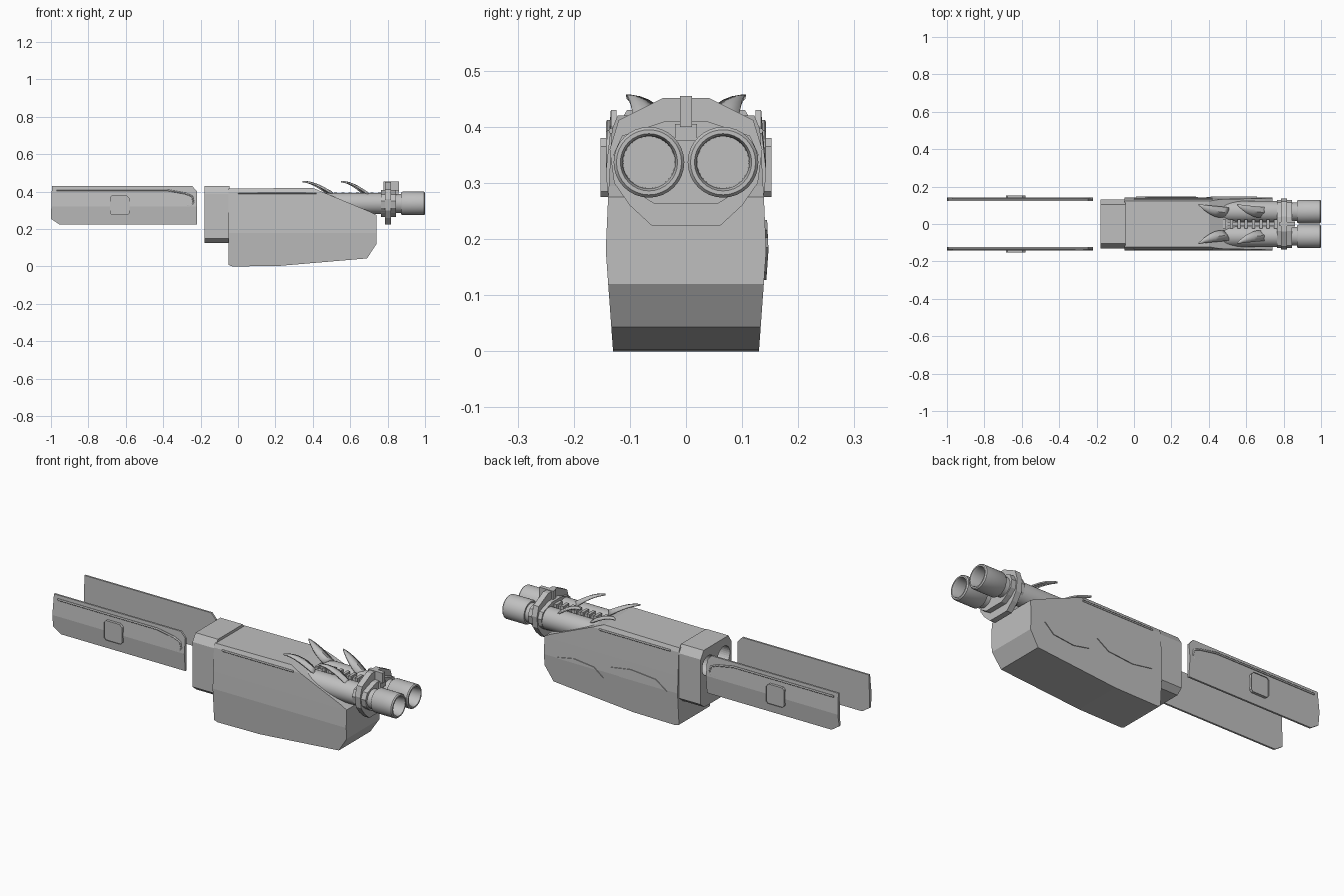
import bpy, bmesh, math
from mathutils import Vector, Matrix

cube = bpy.data.objects.get("Cube")
if cube:
    bpy.data.objects.remove(cube, do_unlink=True)

grey = bpy.data.materials.new("light_grey")
grey.use_nodes = True
grey.diffuse_color = (0.52, 0.52, 0.52, 1)
grey.node_tree.nodes["Principled BSDF"].inputs["Base Color"].default_value = (0.52, 0.52, 0.52, 1)


def finish(name, bm, smooth=False):
    bmesh.ops.recalc_face_normals(bm, faces=bm.faces[:])
    mesh = bpy.data.meshes.new(name)
    bm.to_mesh(mesh)
    bm.free()
    mesh.materials.append(grey)
    ob = bpy.data.objects.new(name, mesh)
    bpy.context.collection.objects.link(ob)
    if smooth:
        bpy.ops.object.select_all(action="DESELECT")
        ob.select_set(True)
        bpy.context.view_layer.objects.active = ob
        bpy.ops.object.shade_smooth_by_angle(angle=math.radians(35))
    return ob


def prism(points, axis, a, b):
    """Extrude a flat outline from a to b along y (outline x,z) or x (outline y,z)."""
    bm = bmesh.new()
    place = (lambda p, d: (p[0], d, p[1])) if axis == "y" else (lambda p, d: (d, p[0], p[1]))
    ends = [[bm.verts.new(place(p, d)) for p in points] for d in (a, b)]
    for ring in ends:
        bm.faces.new(ring)
    for i in range(len(points)):
        j = (i + 1) % len(points)
        bm.faces.new((ends[0][i], ends[0][j], ends[1][j], ends[1][i]))
    return bm


def cut_level(bm, z):
    geom = bm.verts[:] + bm.edges[:] + bm.faces[:]
    bmesh.ops.bisect_plane(bm, geom=geom, plane_co=(0, 0, z), plane_no=(0, 0, 1))


def mirrored(half):
    return half + [(-y, z) for y, z in reversed(half)]


def box(name, x0, x1, y0, y1, z0, z1):
    return finish(name, prism([(x0, z0), (x1, z0), (x1, z1), (x0, z1)], "y", y0, y1))


def lathe(name, profile, y, z, sides=32):
    """Turn an (x, radius) profile about an axis along x."""
    bm = bmesh.new()
    verts = [bm.verts.new((x, y, z + r)) for x, r in profile]
    edges = [bm.edges.new(pair) for pair in zip(verts, verts[1:])]
    bmesh.ops.spin(bm, geom=verts + edges, cent=(0, y, z), axis=(1, 0, 0),
                   angle=math.tau, steps=sides)
    bmesh.ops.remove_doubles(bm, verts=bm.verts[:], dist=0.0002)
    return finish(name, bm, True)


def rod(name, path, radius):
    curve = bpy.data.curves.new(name, "CURVE")
    curve.dimensions = "3D"
    curve.bevel_depth = radius
    curve.bevel_resolution = 1
    curve.use_fill_caps = True
    line = curve.splines.new("POLY")
    line.points.add(len(path) - 1)
    for point, co in zip(line.points, path):
        point.co = (*co, 1)
    curve.materials.append(grey)
    ob = bpy.data.objects.new(name, curve)
    bpy.context.collection.objects.link(ob)


def half_width(z):
    """Half width of the body at a height."""
    levels = [(0, 0.13), (0.18, 0.143), (0.27, 0.139), (0.395, 0.132), (0.43, 0.118)]
    for (z0, w0), (z1, w1) in zip(levels, levels[1:]):
        if z <= z1:
            return w0 + (w1 - w0) * (z - z0) / (z1 - z0)
    return levels[-1][1]


# Main body, bulging at mid height
outline = [(-0.05, 0.008), (-0.03, 0), (0.22, 0.003), (0.69, 0.043), (0.74, 0.12),
           (0.74, 0.275), (0.70, 0.295), (0.40, 0.42), (-0.05, 0.416)]
bm = prism(outline, "y", -1, 1)
for z in (0.18, 0.27, 0.395):
    cut_level(bm, z)
for v in bm.verts:
    v.co.y = math.copysign(half_width(v.co.z), v.co.y)
finish("body", bm)

# Rear block with two round sockets
section = mirrored([(0.10, 0.125), (0.13, 0.15), (0.13, 0.39), (0.105, 0.43)])
block = finish("rear_block", prism(section, "x", -0.178, -0.045))
for s in (-1, 1):
    bm = bmesh.new()
    bmesh.ops.create_cone(bm, cap_ends=True, segments=32, radius1=0.052, radius2=0.052, depth=0.2,
                          matrix=Matrix.Translation((-0.17, s * 0.065, 0.335))
                          @ Matrix.Rotation(math.pi / 2, 4, "Y"))
    cutter = finish("socket_cutter", bm)
    cutter.hide_render = True
    mod = block.modifiers.new("socket", "BOOLEAN")
    mod.operation = "DIFFERENCE"
    mod.object = cutter
    mod.solver = "EXACT"
    bpy.context.view_layer.objects.active = block
    bpy.ops.object.modifier_apply(modifier=mod.name)
    bpy.data.objects.remove(cutter, do_unlink=True)

# Twin hollow barrels
barrel = [(0.36, 0), (0.36, 0.057), (0.79, 0.057), (0.83, 0.05), (0.872, 0.05), (0.872, 0.058),
          (0.88, 0.063), (0.994, 0.063), (1.0, 0.058), (1.0, 0.051), (0.99, 0.047),
          (0.89, 0.046), (0.89, 0)]
for s, side in ((1, "back"), (-1, "front")):
    lathe(side + "_barrel", barrel, s * 0.066, 0.337)

# Faceted collar round the barrels
collar = mirrored([(0.06, 0.223), (0.10, 0.26), (0.128, 0.30), (0.136, 0.36),
                   (0.12, 0.412), (0.04, 0.452)])
finish("collar", prism(collar, "x", 0.787, 0.818))
inner = [(y * 0.95, 0.335 + (z - 0.335) * 0.64) for y, z in collar]
finish("collar_sleeve", prism(inner, "x", 0.765, 0.845))
box("collar_sight", 0.778, 0.862, -0.011, 0.011, 0.40, 0.455)
box("collar_bridge", 0.77, 0.858, -0.02, 0.02, 0.375, 0.405)

# Spine with rungs between the barrels
box("spine", 0.42, 0.78, -0.011, 0.011, 0.34, 0.386)
for i in range(8):
    x = 0.475 + i * 0.039
    box("spine_rung", x, x + 0.016, -0.024, 0.024, 0.37, 0.396)


def claw(name, x, s, base_z):
    """Curved leaf sweeping back, outwards and up to a point."""
    bm = bmesh.new()
    rows = []
    steps = 7
    for i in range(steps + 1):
        t = i / steps
        width = 0.027 * math.sin(math.pi * (0.03 + 0.6 * (1 - t)))
        cx, cy = x - 0.155 * t, 0.062 + 0.042 * t * t
        z = base_z + (0.454 - base_z) * math.sin(t * math.pi / 2)
        rows.append([bm.verts.new((cx + dx, s * (cy + k * width), z + dz))
                     for k, dx, dz in ((-1, -0.02 * (1 - t), -0.012 * (1 - t)), (0, 0, 0),
                                       (1, 0.01 * (1 - t), -0.014 * (1 - t)))])
    for a, b in zip(rows, rows[1:]):
        for k in range(2):
            bm.faces.new((a[k], a[k + 1], b[k + 1], b[k]))
    ob = finish(name, bm, True)
    mod = ob.modifiers.new("thickness", "SOLIDIFY")
    mod.thickness = 0.008
    mod.offset = 0


plate = [(-0.995, 0.43), (-0.245, 0.43), (-0.218, 0.40), (-0.218, 0.225), (-0.955, 0.225), (-1.0, 0.255)]
badge = [(-0.685, 0.285), (-0.675, 0.275), (-0.59, 0.275), (-0.58, 0.285),
         (-0.58, 0.365), (-0.595, 0.38), (-0.675, 0.38), (-0.685, 0.37)]
rail = [(-0.97, 0.408), (-0.38, 0.408), (-0.28, 0.39), (-0.245, 0.375),
        (-0.238, 0.345), (-0.25, 0.32), (-0.275, 0.33)]

for s, side in ((1, "back"), (-1, "front")):
    # Claws on top
    claw(side + "_rear_claw", 0.50, s, 0.398)
    claw(side + "_front_claw", 0.705, s, 0.385)

    # Detached side plate with a shallow outward ridge
    bm = prism(plate, "y", s * 0.124, s * 0.134)
    cut_level(bm, 0.32)
    for v in bm.verts:
        if abs(v.co.z - 0.32) < 0.01 and abs(v.co.y) > 0.13:
            v.co.y = s * 0.143
    finish(side + "_side_plate", bm)

    # Badge with a recessed centre
    bm = prism(badge, "y", s * 0.13, s * 0.152)
    bm.faces.ensure_lookup_table()
    face = max(bm.faces, key=lambda f: s * f.calc_center_median().y)
    bmesh.ops.inset_region(bm, faces=[face], thickness=0.013, depth=0)
    bmesh.ops.translate(bm, verts=face.verts[:], vec=(0, -s * 0.004, 0))
    finish(side + "_badge", bm)

    # Rails on the plate and the body
    rod(side + "_plate_rail", [(x, s * 0.138, z) for x, z in rail], 0.005)
    rod(side + "_body_rail", [(0.0, s * 0.133, 0.393), (0.42, s * 0.133, 0.393)], 0.005)

# Long hexagonal panels on the back of the body
for x, z, w in ((0.177, 0.196, 0.165), (0.523, 0.165, 0.135)):
    hexagon = [(x - w, z - 0.02), (x - w * 0.3, z - 0.038), (x + w * 0.6, z - 0.025),
               (x + w, z + 0.02), (x + w * 0.3, z + 0.038), (x - w * 0.6, z + 0.025)]
    bm = prism(hexagon, "y", 0.139, 0.147)
    cut_level(bm, 0.18)
    for v in bm.verts:
        v.co.y += half_width(v.co.z) - 0.143
    finish("back_panel", bm)
